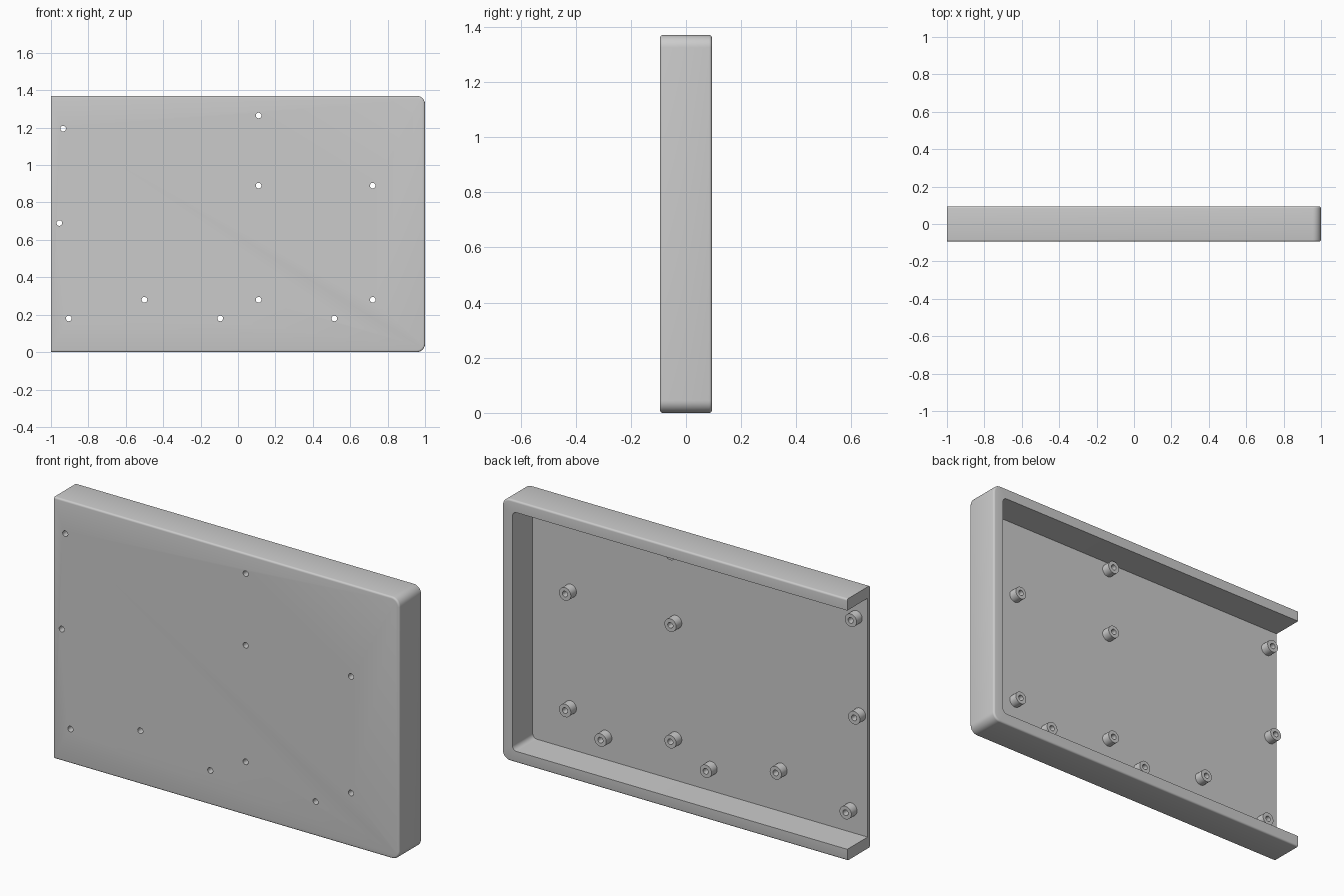
import bpy, bmesh, math
from mathutils import Matrix, Vector

cube = bpy.data.objects.get("Cube")
if cube:
    bpy.data.objects.remove(cube, do_unlink=True)

HEIGHT, HALF_DEPTH = 1.37, 0.094
WALL, FILLET, CORNER = 0.06, 0.01, 0.045
FLOOR_Y, POST_TOP = -0.074, -0.027
HOLE_R, POST_R, SIDES = 0.015, 0.034, 32

grey = bpy.data.materials.new("plain grey")
grey.use_nodes = True
grey.diffuse_color = (0.6, 0.6, 0.6, 1)
grey.node_tree.nodes["Principled BSDF"].inputs["Base Color"].default_value = (0.6, 0.6, 0.6, 1)


def make_object(name, bm):
    bmesh.ops.recalc_face_normals(bm, faces=bm.faces)
    mesh = bpy.data.meshes.new(name)
    bm.to_mesh(mesh)
    bm.free()
    mesh.materials.append(grey)
    obj = bpy.data.objects.new(name, mesh)
    bpy.context.collection.objects.link(obj)
    return obj


def smooth(obj):
    bpy.ops.object.select_all(action='DESELECT')
    obj.select_set(True)
    bpy.context.view_layer.objects.active = obj
    bpy.ops.object.shade_smooth_by_angle(angle=math.radians(30))


def outline(inset, radius, y, steps=8):
    """U-shaped outline, open at -x, with two rounded corners at +x."""
    points = [Vector((-1, y, inset))]
    cx = 1 - inset - radius
    for cz, start in ((inset + radius, -90), (HEIGHT - inset - radius, 0)):
        for i in range(steps + 1):
            a = math.radians(start + 90 * i / steps)
            points.append(Vector((cx + radius * math.cos(a), y, cz + radius * math.sin(a))))
    points.append(Vector((-1, y, HEIGHT - inset)))
    return points


# Tray: rings from the front face, round the outer wall, over the rim, down to the floor
section = []
for i in range(5):
    a = math.radians(90 * i / 4)
    section.append((FILLET * (1 - math.sin(a)), -HALF_DEPTH + FILLET * (1 - math.cos(a))))
section += [(inset, -y) for inset, y in reversed(section)]
rings = [outline(s, CORNER - s, y) for s, y in section]
rings += [outline(WALL, 0.025, y) for y in (HALF_DEPTH, FLOOR_Y)]

bm = bmesh.new()
loops = [[bm.verts.new(p) for p in ring] for ring in rings]
for a, b in zip(loops, loops[1:]):
    for i in range(len(a) - 1):
        bm.faces.new((a[i], a[i + 1], b[i + 1], b[i]))
bm.faces.new(loops[0])
bm.faces.new(loops[-1])
bm.faces.new([r[0] for r in loops] + [r[-1] for r in reversed(loops)])
tray = make_object("tray", bm)

# Screw positions (x, z)
screws = [(-0.935, 1.195), (-0.955, 0.69), (-0.905, 0.18), (-0.5, 0.28),
          (-0.095, 0.18), (0.11, 0.28), (0.11, 0.89), (0.11, 1.265),
          (0.515, 0.18), (0.72, 0.28), (0.72, 0.89)]

# Screw holes through the front panel
bm = bmesh.new()
for x, z in screws:
    place = Matrix.Translation((x, -HALF_DEPTH, z)) @ Matrix.Rotation(math.pi / 2, 4, 'X')
    bmesh.ops.create_cone(bm, cap_ends=True, segments=SIDES, radius1=HOLE_R,
                          radius2=HOLE_R, depth=0.1, matrix=place)
cutter = make_object("hole_cutter", bm)
cutter.hide_render = True
cut = tray.modifiers.new("holes", 'BOOLEAN')
cut.operation = 'DIFFERENCE'
cut.solver = 'EXACT'
cut.object = cutter
bpy.ops.object.select_all(action='DESELECT')
tray.select_set(True)
bpy.context.view_layer.objects.active = tray
bpy.ops.object.modifier_apply(modifier=cut.name)
bpy.data.objects.remove(cutter, do_unlink=True)
smooth(tray)

# Hollow standoffs on the inner floor
for n, (x, z) in enumerate(screws, 1):
    bm = bmesh.new()
    loops = []
    for r, y in ((POST_R, FLOOR_Y), (POST_R, POST_TOP), (HOLE_R, POST_TOP), (HOLE_R, FLOOR_Y)):
        angles = [math.tau * i / SIDES for i in range(SIDES)]
        loops.append([bm.verts.new((x + r * math.cos(a), y, z + r * math.sin(a))) for a in angles])
    for a, b in zip(loops, loops[1:] + loops[:1]):
        for i in range(SIDES):
            j = (i + 1) % SIDES
            bm.faces.new((a[i], a[j], b[j], b[i]))
    smooth(make_object(f"standoff_{n}", bm))
